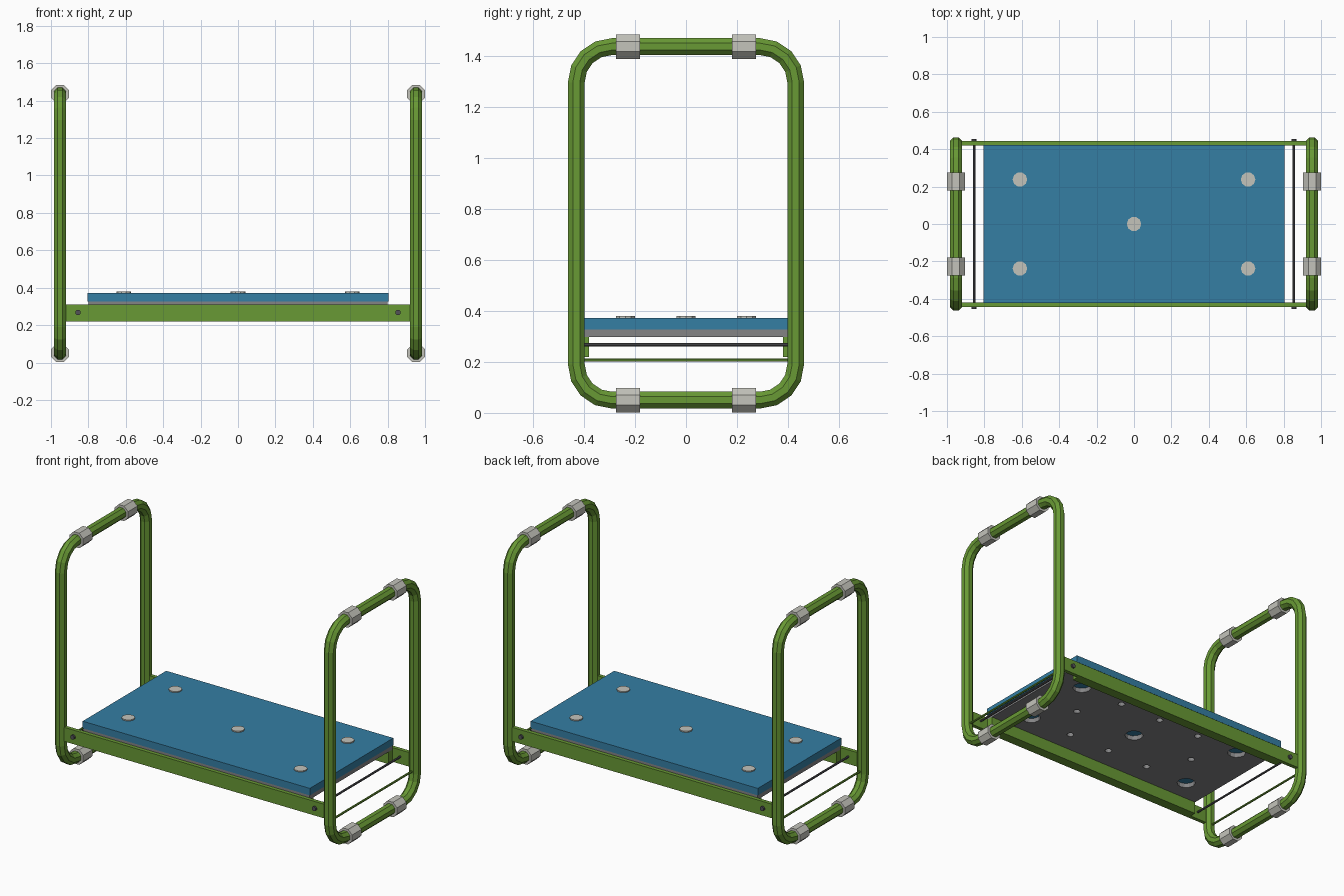
import bpy, bmesh
from math import pi, cos, sin
from mathutils import Matrix, Vector

cube = bpy.data.objects.get("Cube")
if cube:
    bpy.data.objects.remove(cube, do_unlink=True)


def material(name, rgb):
    m = bpy.data.materials.new(name)
    m.use_nodes = True
    m.diffuse_color = (*rgb, 1)
    m.node_tree.nodes["Principled BSDF"].inputs["Base Color"].default_value = (*rgb, 1)
    return m


GREEN = material("frame green", (0.14, 0.32, 0.035))
BLUE = material("pad blue", (0.035, 0.21, 0.37))
SILVER = material("silver grey", (0.55, 0.55, 0.50))
GREY = material("board grey", (0.23, 0.23, 0.235))
STEEL = material("dark steel", (0.085, 0.085, 0.095))


def finish(bm, name, mat):
    bmesh.ops.recalc_face_normals(bm, faces=bm.faces)
    me = bpy.data.meshes.new(name)
    bm.to_mesh(me)
    bm.free()
    me.materials.append(mat)
    ob = bpy.data.objects.new(name, me)
    bpy.context.collection.objects.link(ob)
    return ob


def box(name, lo, hi, mat):
    lo, hi = Vector(lo), Vector(hi)
    bm = bmesh.new()
    bmesh.ops.create_cube(bm, size=1, matrix=Matrix.Translation((lo + hi) / 2)
                          @ Matrix.Diagonal((*(hi - lo), 1)))
    return finish(bm, name, mat)


def cylinder(name, centre, radius, depth, sides, axis, mat):
    """Prism with a flat side facing each axis."""
    bm = bmesh.new()
    turn = Matrix.Rotation(pi / 2, 4, "X") if axis == "y" else Matrix.Identity(4)
    bmesh.ops.create_cone(bm, cap_ends=True, segments=sides, radius1=radius,
                          radius2=radius, depth=depth,
                          matrix=Matrix.Translation(centre) @ turn
                          @ Matrix.Rotation(pi / sides, 4, "Z"))
    return finish(bm, name, mat)


# Frame dimensions
LOOP_X, LOOP_Y, LOW, HIGH = 0.952, 0.43, 0.05, 1.436
BEND, STEPS, SIDES = 0.14, 4, 8
FLAT = cos(pi / SIDES)          # flat-to-centre factor of an octagon


def tube_loop(name, x):
    """Octagonal tube swept round a rounded rectangle."""
    bm = bmesh.new()
    rings = []
    corners = ((1, HIGH - BEND), (-1, HIGH - BEND), (-1, LOW + BEND), (1, LOW + BEND))
    for c, (sy, cz) in enumerate(corners):
        for s in range(STEPS + 1):
            t = (c + s / STEPS) * pi / 2
            ring = []
            for k in range(SIDES):
                a = (k + 0.5) * 2 * pi / SIDES
                r = BEND + 0.033 / FLAT * cos(a)
                ring.append(bm.verts.new((x + 0.033 / FLAT * sin(a),
                                          sy * (LOOP_Y - BEND) + r * cos(t),
                                          cz + r * sin(t))))
            rings.append(ring)
    for i, ring in enumerate(rings):
        prev = rings[i - 1]
        for k in range(SIDES):
            bm.faces.new((prev[k - 1], prev[k], ring[k], ring[k - 1]))
    return finish(bm, name, GREEN)


# End loops with clamps, cross bars and tie rods
for side, sx in (("left", 1), ("right", -1)):
    x = sx * LOOP_X
    tube_loop(side + "_end_loop", x)
    for level, z in (("lower", LOW), ("upper", HIGH)):
        for end, sy in (("front", -1), ("back", 1)):
            cylinder(f"{side}_{level}_{end}_clamp", (x, sy * 0.227, z),
                     0.048 / FLAT, 0.095, SIDES, "y", SILVER)
    cylinder(side + "_cross_bar", (x, 0, 0.207), 0.007, 2 * LOOP_Y, 8, "y", GREEN)
    cylinder(side + "_tie_rod", (sx * 0.855, 0, 0.267), 0.007, 0.88, 8, "y", STEEL)
    for end, sy in (("front", -1), ("back", 1)):
        cylinder(f"{side}_{end}_rod_nut", (sx * 0.855, sy * 0.449, 0.267),
                 0.015, 0.012, 8, "y", STEEL)

# Side rails and the ledges under the board
for end, sy in (("front", -1), ("back", 1)):
    y0, y1, y2 = sorted((sy * 0.38, sy * 0.42, sy * 0.444))
    inner, outer = ((y0, y1), (y1, y2)) if sy > 0 else ((y1, y2), (y0, y1))
    box(end + "_rail", (-0.94, outer[0], 0.22), (0.94, outer[1], 0.31), GREEN)
    box(end + "_ledge", (-0.80, inner[0], 0.22), (0.80, inner[1], 0.298), GREEN)

# Board with through holes
STUDS = [(0, 0)] + [(sx * 0.61, sy * 0.238) for sx in (1, -1) for sy in (1, -1)]
SMALL = [(x, sy * 0.24) for x in (-0.3, 0, 0.3) for sy in (1, -1)] + [(-0.45, 0), (0.45, 0)]
bm = bmesh.new()


def outline(points):
    vs = [bm.verts.new((px, py, 0.298)) for px, py in points]
    for i, v in enumerate(vs):
        bm.edges.new((vs[i - 1], v))


outline([(-0.8, -0.42), (0.8, -0.42), (0.8, 0.42), (-0.8, 0.42)])
for spots, radius in ((STUDS, 0.055), (SMALL, 0.021)):
    for cx, cy in spots:
        outline([(cx + radius * cos(k * pi / 6), cy + radius * sin(k * pi / 6))
                 for k in range(12)])
bmesh.ops.triangle_fill(bm, use_beauty=True, use_dissolve=False, edges=bm.edges[:],
                        normal=(0, 0, 1))
top = bmesh.ops.extrude_face_region(bm, geom=bm.faces[:], use_keep_orig=True)["geom"]
bmesh.ops.translate(bm, vec=(0, 0, 0.029),
                    verts=[g for g in top if isinstance(g, bmesh.types.BMVert)])
finish(bm, "board", GREY)

# Pad and its studs
box("pad", (-0.804, -0.422, 0.327), (0.804, 0.422, 0.372), BLUE)
for i, (cx, cy) in enumerate(STUDS):
    cylinder(f"stud_{i + 1}", (cx, cy, 0.374), 0.039, 0.01, 10, "z", SILVER)
